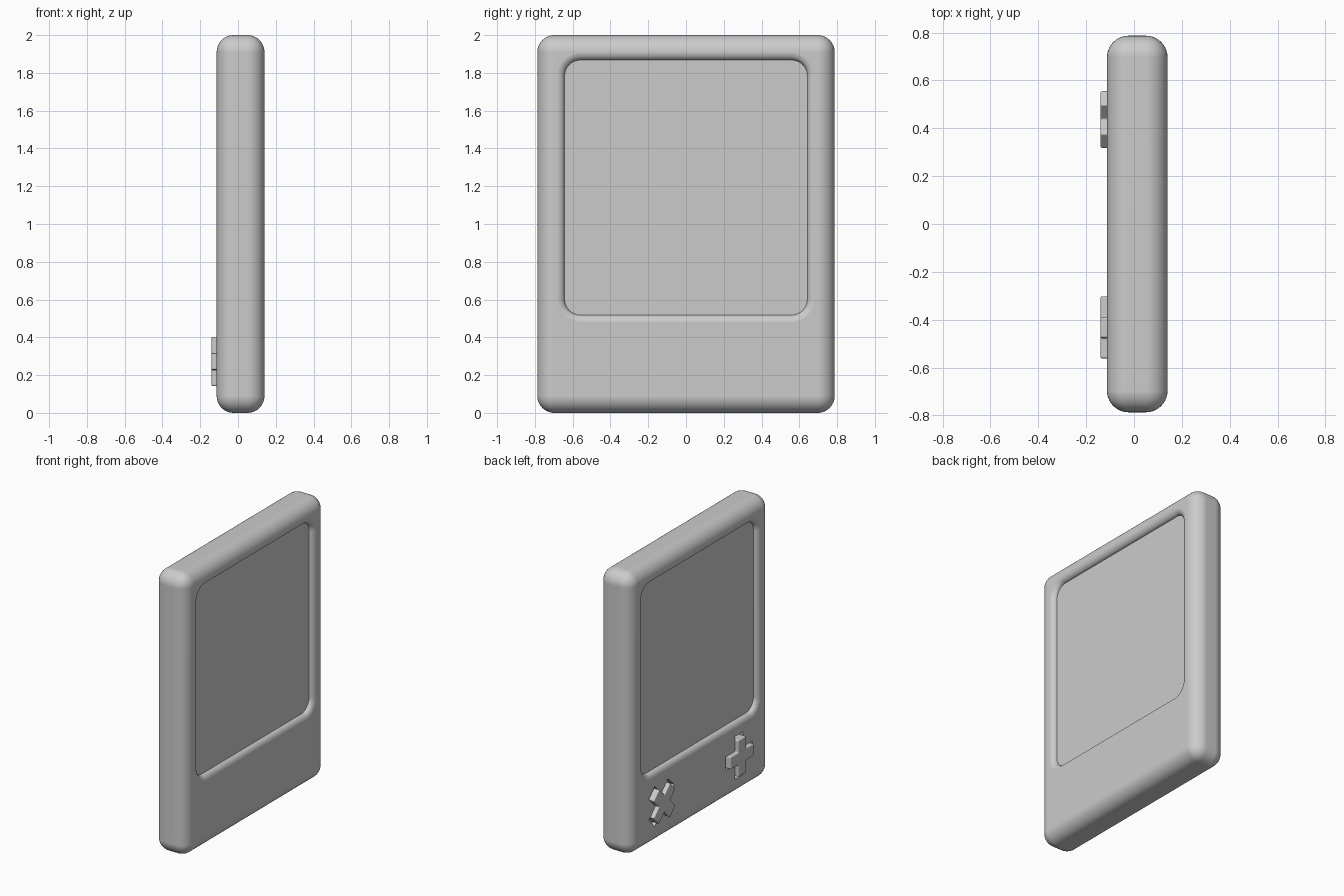
import bpy, bmesh
from math import sin, cos, pi, radians
from mathutils import Vector

if "Cube" in bpy.data.objects:
    bpy.data.objects.remove(bpy.data.objects["Cube"])

X_BACK, X_FRONT = -0.113, 0.14      # the two broad faces of the case
HALF_Y, HEIGHT = 0.787, 2.0
BUTTON_Z = 0.272


def make_object(name, bm):
    bmesh.ops.recalc_face_normals(bm, faces=bm.faces[:])
    mesh = bpy.data.meshes.new(name)
    bm.to_mesh(mesh)
    bm.free()
    obj = bpy.data.objects.new(name, mesh)
    bpy.context.collection.objects.link(obj)
    return obj


def activate(obj):
    bpy.ops.object.select_all(action='DESELECT')
    obj.select_set(True)
    bpy.context.view_layer.objects.active = obj


def carve(obj, cutter):
    cutter.hide_render = True
    mod = obj.modifiers.new("carve", 'BOOLEAN')
    mod.operation, mod.solver, mod.object = 'DIFFERENCE', 'EXACT', cutter
    activate(obj)
    bpy.ops.object.modifier_apply(modifier=mod.name)
    bpy.data.objects.remove(cutter)


def smooth(obj):
    activate(obj)
    bpy.ops.object.shade_smooth_by_angle(angle=radians(35))
    mod = obj.modifiers.new("normals", 'WEIGHTED_NORMAL')
    mod.keep_sharp = True


def rounded_rect(hy, hz, r, n=8):
    pts = []
    for k, (sy, sz) in enumerate([(1, 1), (-1, 1), (-1, -1), (1, -1)]):
        for i in range(n + 1):
            a = (k + i / n) * pi / 2
            pts.append((sy * (hy - r) + r * cos(a), sz * (hz - r) + r * sin(a)))
    return pts


def screen_cutter(face_x, side):
    # stacked outlines: steep wall at the floor, lip rolling out to the face
    depth, lip, n = 0.034, 0.042, 7
    levels = [(depth * (sin(i / n * pi / 2) - 1), lip * (1 - cos(i / n * pi / 2)))
              for i in range(n + 1)]
    levels[-1] = (0.0008, lip)
    levels.append((0.05, lip))
    bm = bmesh.new()
    rings = [[bm.verts.new((face_x + side * h, y, 1.193 + z))
              for y, z in rounded_rect(0.643 + o, 0.675 + o, 0.085 + o)]
             for h, o in levels]
    for a, b in zip(rings, rings[1:]):
        for i in range(len(a)):
            j = (i + 1) % len(a)
            bm.faces.new((a[i], a[j], b[j], b[i]))
    bm.faces.new(rings[0])
    bm.faces.new(rings[-1])
    return make_object("screen_cutter", bm)


def cross(name, y, angle, reach, w, x0, x1, bevel=0.0):
    outline = [(reach, -w), (reach, w), (w, w), (w, reach), (-w, reach), (-w, w),
               (-reach, w), (-reach, -w), (-w, -w), (-w, -reach), (w, -reach), (w, -w)]
    bm = bmesh.new()
    face = bm.faces.new([
        bm.verts.new((x0, y + a * cos(angle) - b * sin(angle),
                      BUTTON_Z + a * sin(angle) + b * cos(angle))) for a, b in outline])
    ext = bmesh.ops.extrude_face_region(bm, geom=[face])
    bmesh.ops.translate(bm, vec=Vector((x1 - x0, 0, 0)),
                        verts=[v for v in ext["geom"] if isinstance(v, bmesh.types.BMVert)])
    if bevel:
        bmesh.ops.recalc_face_normals(bm, faces=bm.faces[:])
        edges = [e for e in bm.edges
                 if not all(abs(v.co.x - x1) < 1e-6 for v in e.verts)]
        bmesh.ops.bevel(bm, geom=edges, offset=bevel, segments=3, profile=0.5,
                        affect='EDGES', clamp_overlap=True)
    return make_object(name, bm)


# Case: rounded slab
bm = bmesh.new()
bmesh.ops.create_cube(bm, size=1)
for v in bm.verts:
    v.co.x = X_FRONT if v.co.x > 0 else X_BACK
    v.co.y *= 2 * HALF_Y
    v.co.z = HEIGHT if v.co.z > 0 else 0
bmesh.ops.bevel(bm, geom=bm.edges[:], offset=0.09, segments=10, profile=0.5, affect='EDGES')
case = make_object("case", bm)

# Recessed screens on both broad faces
carve(case, screen_cutter(X_FRONT, 1))
carve(case, screen_cutter(X_BACK, -1))

# Cross-shaped buttons, each sitting in a slightly longer slot
for name, y, angle in [("direction_button", -0.432, 0), ("action_button", 0.437, pi / 4)]:
    carve(case, cross("slot_cutter", y, angle, 0.152, 0.047, -0.2, -0.085))
    smooth(cross(name, y, angle, 0.13, 0.044, -0.14, -0.08, 0.008))

smooth(case)
